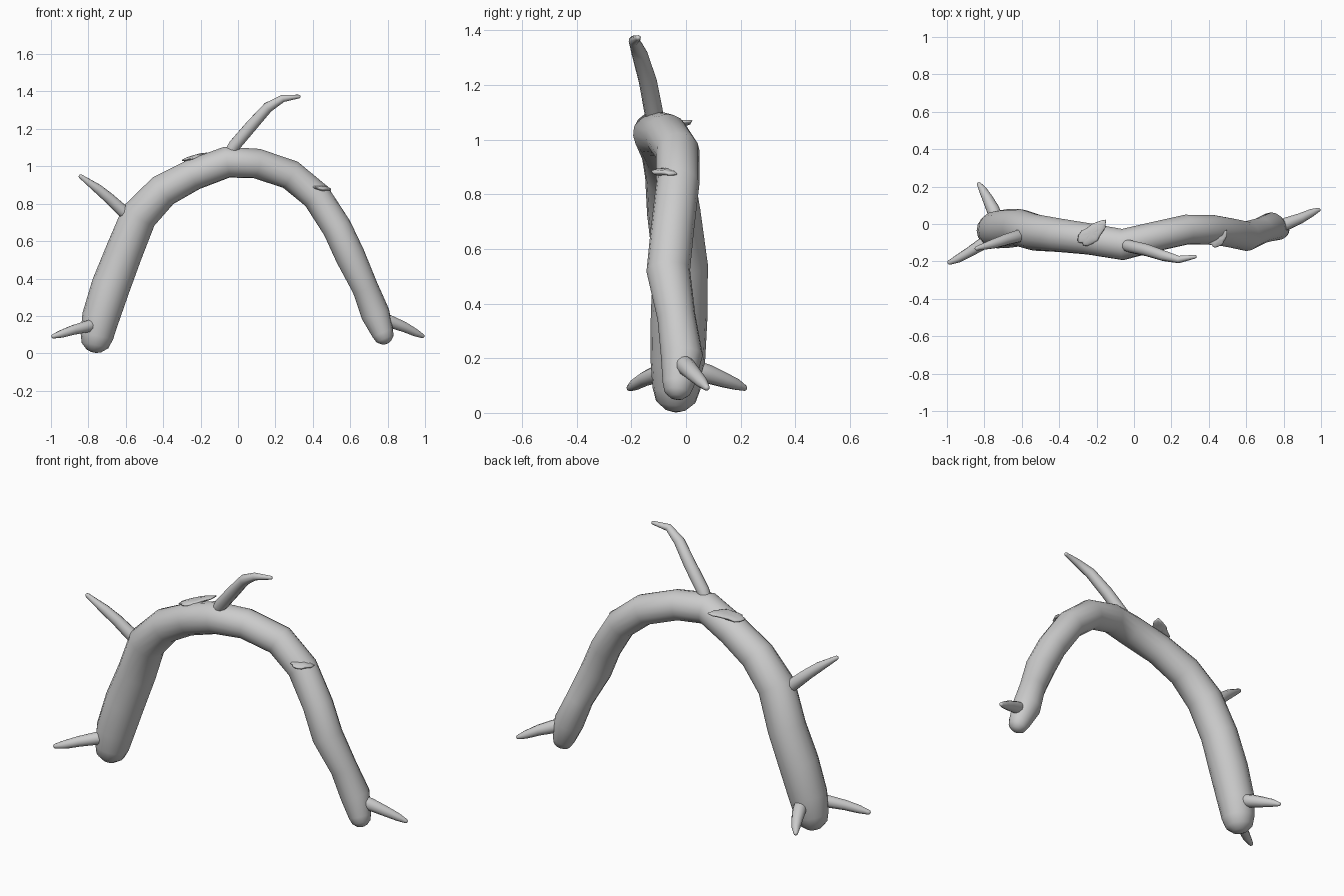
import bpy, bmesh, math, random
from mathutils import Vector, Matrix

if "Cube" in bpy.data.objects:
    bpy.data.objects.remove(bpy.data.objects["Cube"])

random.seed(4)
bark = bpy.data.materials.new("pale_grey_bark")
bark.diffuse_color = (0.6, 0.6, 0.6, 1)
bark.use_nodes = True
bark.node_tree.nodes["Principled BSDF"].inputs["Base Color"].default_value = bark.diffuse_color


def finish(bm, name):
    bmesh.ops.recalc_face_normals(bm, faces=bm.faces)
    mesh = bpy.data.meshes.new(name)
    bm.to_mesh(mesh)
    bm.free()
    mesh.materials.append(bark)
    for p in mesh.polygons:
        p.use_smooth = True
    obj = bpy.data.objects.new(name, mesh)
    bpy.context.collection.objects.link(obj)
    return obj


def round_ends(path):
    """Add shrinking rings so both ends of a tube close as domes."""
    def dome(end, inner):
        p, r = Vector(end[:3]), end[3]
        d = (p - Vector(inner[:3])).normalized()
        return [(*(p + d * r * math.sin(a)), r * math.cos(a)) for a in (0.6, 1.1, 1.4)]
    return dome(path[0], path[1])[::-1] + path + dome(path[-1], path[-2])


def tube(name, path, sides):
    """Sweep a ring along (x, y, z, radius) points."""
    path = round_ends(path)
    pts = [Vector(p[:3]) for p in path]
    bm = bmesh.new()
    rings, side = [], Vector((0, 1, 0.01))
    for i, p in enumerate(pts):
        d = (pts[min(i + 1, len(pts) - 1)] - pts[max(i - 1, 0)]).normalized()
        side = (side - d * side.dot(d)).normalized()
        up = d.cross(side)
        rings.append([bm.verts.new(p + path[i][3] * (
            side * math.cos(2 * math.pi * k / sides) + up * math.sin(2 * math.pi * k / sides)))
            for k in range(sides)])
    for a, b in zip(rings, rings[1:]):
        for k in range(sides):
            n = (k + 1) % sides
            bm.faces.new((a[k], a[n], b[n], b[k]))
    bm.faces.new(rings[0])
    bm.faces.new(rings[-1])
    return finish(bm, name)


def fungus(name, loc, size, rot):
    """Thin ragged bracket growing out of the bark."""
    bm = bmesh.new()
    bmesh.ops.create_uvsphere(bm, u_segments=18, v_segments=10, radius=1)
    for v in bm.verts:
        ang = math.atan2(v.co.y, v.co.x)
        edge = 1 + 0.12 * math.sin(3 * ang + 1) + 0.07 * math.sin(7 * ang)
        v.co.x *= edge
        v.co.y *= edge
        v.co.z += 0.3 * math.sin(4 * v.co.x) * abs(v.co.y) + random.uniform(-0.12, 0.12)
    turn = Matrix.LocRotScale(None, None, None)
    for axis, deg in zip("ZYX", rot):
        turn = Matrix.Rotation(math.radians(deg), 4, axis) @ turn
    bm.transform(Matrix.Translation(loc) @ turn @ Matrix.Diagonal((*size, 1)))
    return finish(bm, name)


# Arched trunk, left foot to right foot
tube("trunk", [
    (-0.755, -0.035, 0.09, 0.088), (-0.735, -0.03, 0.19, 0.1), (-0.68, -0.025, 0.36, 0.104),
    (-0.61, -0.02, 0.54, 0.1), (-0.53, -0.045, 0.735, 0.098), (-0.40, -0.06, 0.87, 0.09),
    (-0.24, -0.08, 0.955, 0.084), (-0.06, -0.11, 1.022, 0.084), (0.1, -0.07, 1.015, 0.08),
    (0.28, -0.03, 0.955, 0.08), (0.42, -0.03, 0.84, 0.079), (0.53, -0.05, 0.67, 0.079),
    (0.60, -0.065, 0.52, 0.08), (0.68, -0.035, 0.35, 0.07), (0.735, -0.015, 0.21, 0.077),
    (0.775, -0.028, 0.105, 0.058)], 16)

# Tapering side branches
branches = {
    "crown_branch": [(-0.05, -0.11, 1.06, 0.032), (-0.02, -0.12, 1.11, 0.034),
                     (0.07, -0.14, 1.215, 0.033), (0.16, -0.17, 1.315, 0.029),
                     (0.24, -0.19, 1.363, 0.02), (0.325, -0.175, 1.373, 0.01)],
    "shoulder_branch": [(-0.58, -0.06, 0.73, 0.03), (-0.62, -0.065, 0.765, 0.034),
                        (-0.69, -0.085, 0.83, 0.03), (-0.75, -0.105, 0.88, 0.026),
                        (-0.84, -0.13, 0.945, 0.012)],
    "left_front_root": [(-0.745, -0.06, 0.16, 0.03), (-0.80, -0.1, 0.145, 0.033),
                        (-0.88, -0.15, 0.125, 0.027), (-0.94, -0.185, 0.105, 0.022),
                        (-0.985, -0.205, 0.092, 0.013)],
    "left_back_root": [(-0.735, 0.03, 0.16, 0.035), (-0.755, 0.08, 0.142, 0.035),
                       (-0.785, 0.14, 0.12, 0.028), (-0.81, 0.185, 0.104, 0.021),
                       (-0.828, 0.212, 0.092, 0.012)],
    "right_root": [(0.76, -0.02, 0.19, 0.034), (0.82, 0.003, 0.168, 0.034),
                   (0.89, 0.03, 0.14, 0.028), (0.95, 0.06, 0.11, 0.021),
                   (0.985, 0.075, 0.093, 0.012)],
}
for name, path in branches.items():
    tube(name, path, 10)

# Bracket fungi
fungus("top_fungus", (-0.225, -0.05, 1.05), (0.092, 0.045, 0.013), (38, -14, 0))
fungus("right_fungus", (0.45, -0.08, 0.882), (0.058, 0.034, 0.013), (38, 8, 0))
